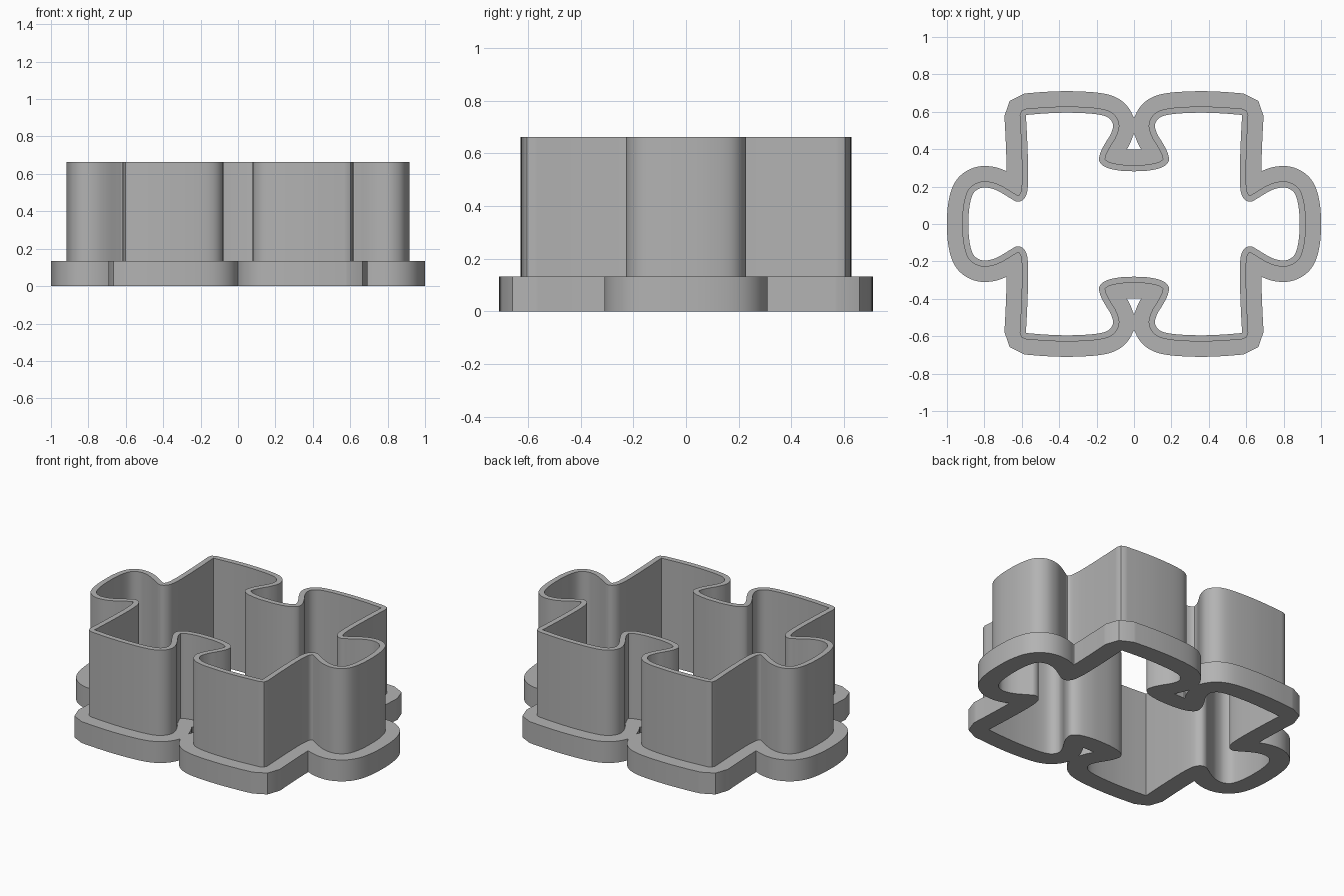
import bpy, bmesh, math
from mathutils import Vector
from mathutils.geometry import intersect_point_line

if "Cube" in bpy.data.objects:
    bpy.data.objects.remove(bpy.data.objects["Cube"], do_unlink=True)

BASE_H, TOTAL_H = 0.133, 0.663
BLADE_T, BASE_T = 0.033, 0.115
STEPS = 8

# One quarter of the inner outline: back notch to corner, corner to side tab
NOTCH = [(0, .282), (.08, .286), (.15, .303), (.185, .335), (.18, .38),
         (.155, .43), (.125, .48), (.112, .53), (.14, .57), (.21, .588),
         (.34, .595), (.46, .592), (.578, .583)]
TAB = [(.578, .583), (.571, .45), (.566, .3), (.567, .21), (.576, .155),
       (.6, .125), (.63, .121), (.66, .137), (.72, .173), (.77, .192),
       (.82, .192), (.86, .162), (.88, .09), (.885, 0)]


def spline(points, before=None, after=None):
    """Smooth curve through points; returns positions and outward normals."""
    p = [Vector(q) for q in points]
    p = [Vector(before) if before else 2 * p[0] - p[1]] + p
    p.append(Vector(after) if after else 2 * p[-1] - p[-2])
    pos, nor = [], []
    for i in range(1, len(p) - 2):
        a, b, c, d = p[i - 1:i + 3]
        last = i == len(p) - 3
        for k in range(STEPS + last):
            t = k / STEPS
            pos.append(0.5 * (2 * b + (c - a) * t + (2 * a - 5 * b + 4 * c - d) * t ** 2
                              + (3 * b - a - 3 * c + d) * t ** 3))
            tan = ((c - a) + 2 * (2 * a - 5 * b + 4 * c - d) * t
                   + 3 * (3 * b - a - 3 * c + d) * t ** 2).normalized()
            nor.append(Vector((-tan.y, tan.x)))
    return pos, nor


notch_pos, notch_nor = spline(NOTCH, before=(-NOTCH[1][0], NOTCH[1][1]))
tab_pos, tab_nor = spline(TAB, after=(TAB[-2][0], -TAB[-2][1]))
inner = notch_pos + tab_pos[1:]
# Source points with normals, with one extra bevel point at the corner
source = list(zip(notch_pos, notch_nor))
source.append((tab_pos[0], (notch_nor[-1] + tab_nor[0]).normalized()))
source += list(zip(tab_pos, tab_nor))


def clearance(p):
    best = 9.0
    for a, b in zip(inner, inner[1:]):
        q, t = intersect_point_line(p, a, b)
        best = min(best, (p - a.lerp(b, max(0, min(1, t))).to_2d()).length)
    return best


def offset_runs(d):
    """Offset quarter outline, cut where it crosses itself or the mirror line."""
    runs = [[]]
    for pos, nor in source:
        p = pos + nor * d
        if p.x < -1e-5:
            if runs[-1]:
                runs[-1][-1].x = 0
                runs.append([])
        elif p.y > -1e-5 and clearance(p) > d - 0.0015:
            runs[-1].append(p)
    runs[-1][0].x = 0
    runs[-1][-1].y = 0
    return runs


def full_loop(q):
    """Mirror a quarter outline into a closed loop."""
    half = q + [Vector((p.x, -p.y)) for p in reversed(q[:-1])]
    return half + [Vector((-p.x, p.y)) for p in reversed(half[1:-1])]


def pocket_loops(q):
    """Mirror a notch pocket across x, at back and front."""
    loop = q + [Vector((-p.x, p.y)) for p in reversed(q[1:-1])]
    return [loop, [Vector((p.x, -p.y)) for p in loop]]


def extrude_loops(name, loops, z0, z1, mat):
    """Fill the area between loops and extrude it from z0 to z1."""
    cu = bpy.data.curves.new(name + "_profile", 'CURVE')
    cu.dimensions, cu.fill_mode = '2D', 'BOTH'
    cu.extrude = (z1 - z0) / 2
    for loop in loops:
        s = cu.splines.new('POLY')
        s.points.add(len(loop) - 1)
        for sp, p in zip(s.points, loop):
            sp.co = (p.x, p.y, 0, 1)
        s.use_cyclic_u = True
    tmp = bpy.data.objects.new(name + "_profile", cu)
    bpy.context.collection.objects.link(tmp)
    dg = bpy.context.evaluated_depsgraph_get()
    me = bpy.data.meshes.new_from_object(tmp.evaluated_get(dg))
    bpy.data.objects.remove(tmp, do_unlink=True)
    bm = bmesh.new()
    bm.from_mesh(me)
    bmesh.ops.remove_doubles(bm, verts=bm.verts, dist=1e-5)
    bmesh.ops.translate(bm, verts=bm.verts, vec=(0, 0, (z0 + z1) / 2))
    bmesh.ops.recalc_face_normals(bm, faces=bm.faces)
    bm.to_mesh(me)
    bm.free()
    me.materials.clear()
    me.materials.append(mat)
    ob = bpy.data.objects.new(name, me)
    bpy.context.collection.objects.link(ob)
    bpy.ops.object.select_all(action='DESELECT')
    ob.select_set(True)
    bpy.context.view_layer.objects.active = ob
    bpy.ops.object.shade_smooth_by_angle(angle=math.radians(30))
    return ob


grey = bpy.data.materials.new("plain grey")
grey.use_nodes = True
colour = (0.45, 0.45, 0.45, 1)
grey.diffuse_color = colour
grey.node_tree.nodes["Principled BSDF"].inputs["Base Color"].default_value = colour

hole = full_loop(inner)

# Wide base flange, with small pockets left open in the notches
*pockets, rim = offset_runs(BASE_T)
loops = [hole, full_loop(rim)]
for q in pockets:
    loops += pocket_loops(q)
extrude_loops("base_flange", loops, 0, BASE_H, grey)

# Thin upright cutting wall
extrude_loops("cutting_wall", [hole, full_loop(offset_runs(BLADE_T)[-1])],
              BASE_H, TOTAL_H, grey)
